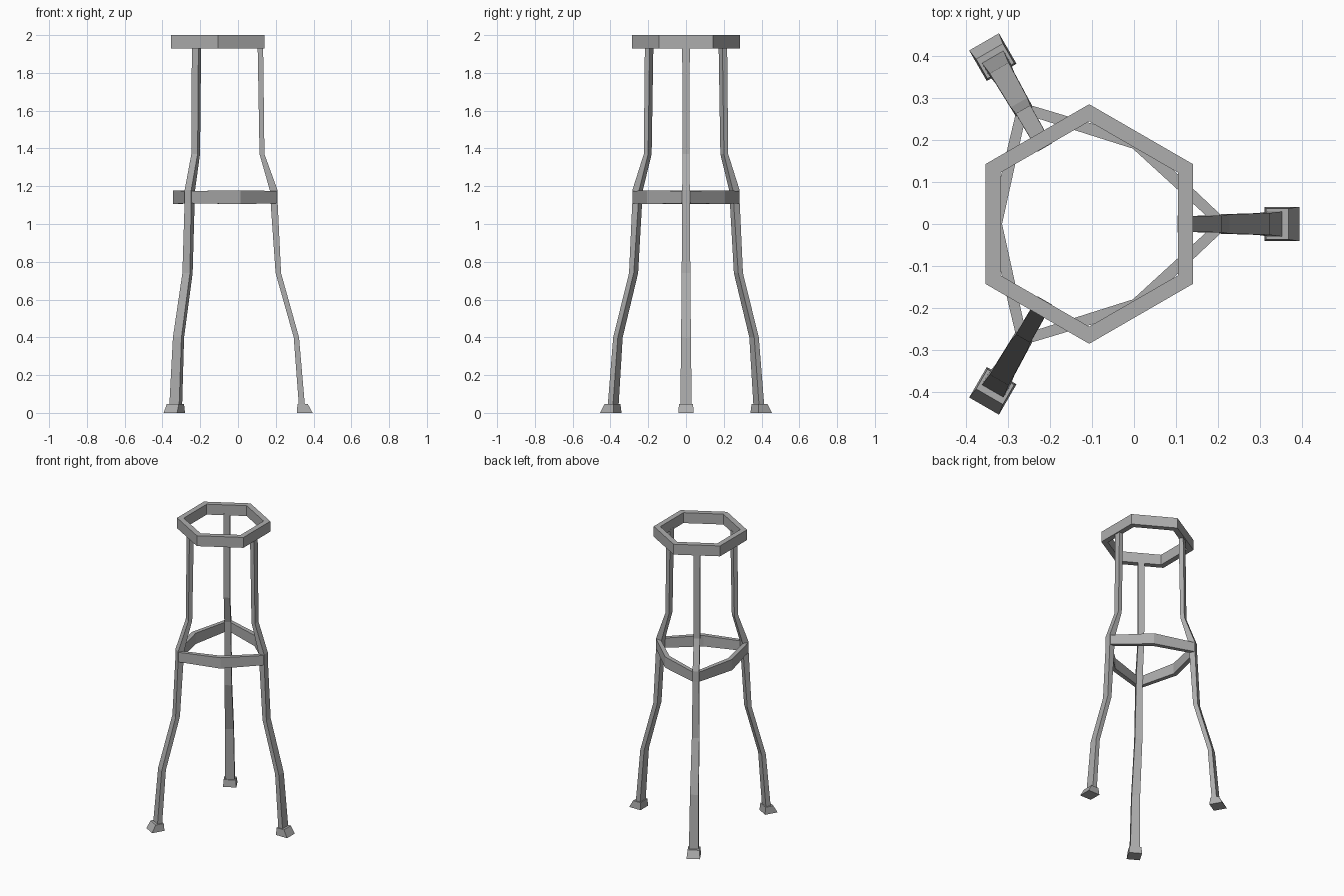
import bpy, bmesh
from math import sin, cos, pi
from mathutils import Vector

cube = bpy.data.objects.get("Cube")
if cube:
    bpy.data.objects.remove(cube, do_unlink=True)

AXIS_X = -0.107  # vertical axis shared by the rings and the three legs

metal = bpy.data.materials.new("grey metal")
metal.use_nodes = True
GREY = (0.42, 0.42, 0.42, 1)
metal.diffuse_color = GREY
metal.node_tree.nodes["Principled BSDF"].inputs["Base Color"].default_value = GREY


def turned(r, side, z, angle):
    """Point at radius r and sideways offset, turned about the stool axis."""
    return Vector((AXIS_X + r * cos(angle) - side * sin(angle),
                   r * sin(angle) + side * cos(angle), z))


def loft(name, sections, closed=False):
    """Skin four-cornered sections into one solid."""
    bm = bmesh.new()
    loops = [[bm.verts.new(p) for p in s] for s in sections]
    pairs = list(zip(loops, loops[1:]))
    if closed:
        pairs.append((loops[-1], loops[0]))
    else:
        bm.faces.new(loops[0])
        bm.faces.new(loops[-1])
    for a, b in pairs:
        for i in range(4):
            j = (i + 1) % 4
            bm.faces.new((a[i], a[j], b[j], b[i]))
    bmesh.ops.recalc_face_normals(bm, faces=bm.faces)
    mesh = bpy.data.meshes.new(name)
    bm.to_mesh(mesh)
    bm.free()
    mesh.materials.append(metal)
    obj = bpy.data.objects.new(name, mesh)
    bpy.context.collection.objects.link(obj)


def slab(inner, outer, half, z, angle):
    """Horizontal rectangular section across a leg or foot."""
    return [turned(r, s, z, angle) for r, s in
            ((inner, -half), (outer, -half), (outer, half), (inner, half))]


def upright(inner, outer, low, high):
    """Vertical section across a ring, from (radius, side, angle) points."""
    return [turned(*inner[:2], low, inner[2]), turned(*outer[:2], low, outer[2]),
            turned(*outer[:2], high, outer[2]), turned(*inner[:2], high, inner[2])]


# Six-sided seat ring
corners = [pi / 6 + k * pi / 3 for k in range(6)]
loft("seat_ring", [upright((0.245, 0, a), (0.286, 0, a), 1.93, 2.0) for a in corners], True)

# Bent legs: inner radius, outer radius, half width, height
LEG = [(0.43, 0.462, 0.03, 0.03), (0.402, 0.43, 0.026, 0.4), (0.306, 0.335, 0.023, 0.74),
       (0.28, 0.317, 0.02, 1.11), (0.275, 0.316, 0.02, 1.18), (0.221, 0.247, 0.019, 1.37),
       (0.211, 0.24, 0.02, 1.94)]
FOOT = [(0.418, 0.502, 0.041, 0), (0.422, 0.476, 0.037, 0.048)]

third = 2 * pi / 3
for k, place in enumerate(("left", "back_right", "front_right")):
    a = k * third
    loft(place + "_leg", [slab(*row, a) for row in LEG])
    loft(place + "_foot", [slab(*row, a) for row in FOOT])

    # Brace bowed outwards to the next leg
    b = a + third
    loft("brace_from_" + place + "_leg", [
        upright((0.288, 0.012, a), (0.314, 0.022, a), 1.11, 1.175),
        upright((0.208, 0, a + third / 2), (0.238, 0, a + third / 2), 1.105, 1.178),
        upright((0.288, -0.012, b), (0.314, -0.022, b), 1.11, 1.175)])
